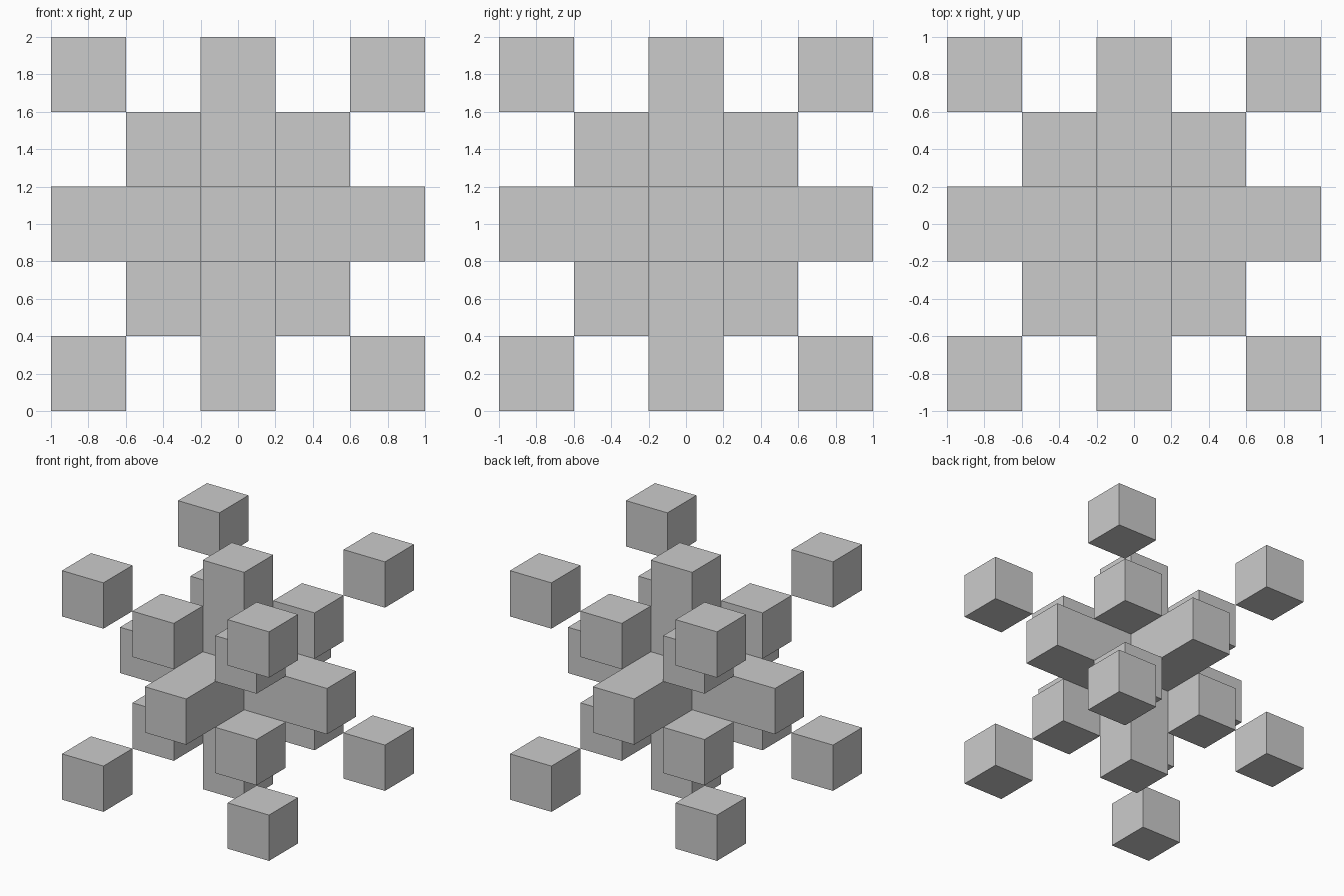
import bpy, bmesh
from itertools import product
from mathutils import Matrix, Vector

if "Cube" in bpy.data.objects:
    bpy.data.objects.remove(bpy.data.objects["Cube"])

CELL = 0.4
CENTRE = Vector((0, 0, 1))


def finish(name, bm):
    mesh = bpy.data.meshes.new(name)
    bm.to_mesh(mesh)
    bm.free()
    obj = bpy.data.objects.new(name, mesh)
    obj.location = CENTRE
    bpy.context.collection.objects.link(obj)


# Six-armed cross: every face of the central cube is extruded by two cells
bm = bmesh.new()
bmesh.ops.create_cube(bm, size=CELL)
bm.normal_update()
for face in list(bm.faces):
    direction = face.normal.copy()
    new = bmesh.ops.extrude_discrete_faces(bm, faces=[face])["faces"][0]
    bmesh.ops.translate(bm, verts=new.verts, vec=direction * 2 * CELL)
bmesh.ops.recalc_face_normals(bm, faces=bm.faces)
finish("six_arm_cross", bm)

# Inner and outer cubes along the four body diagonals
for name, step in (("inner_diagonal_cubes", 1), ("outer_corner_cubes", 2)):
    bm = bmesh.new()
    for signs in product((-1, 1), repeat=3):
        place = Matrix.Translation(Vector(signs) * step * CELL)
        bmesh.ops.create_cube(bm, size=CELL, matrix=place)
    finish(name, bm)
